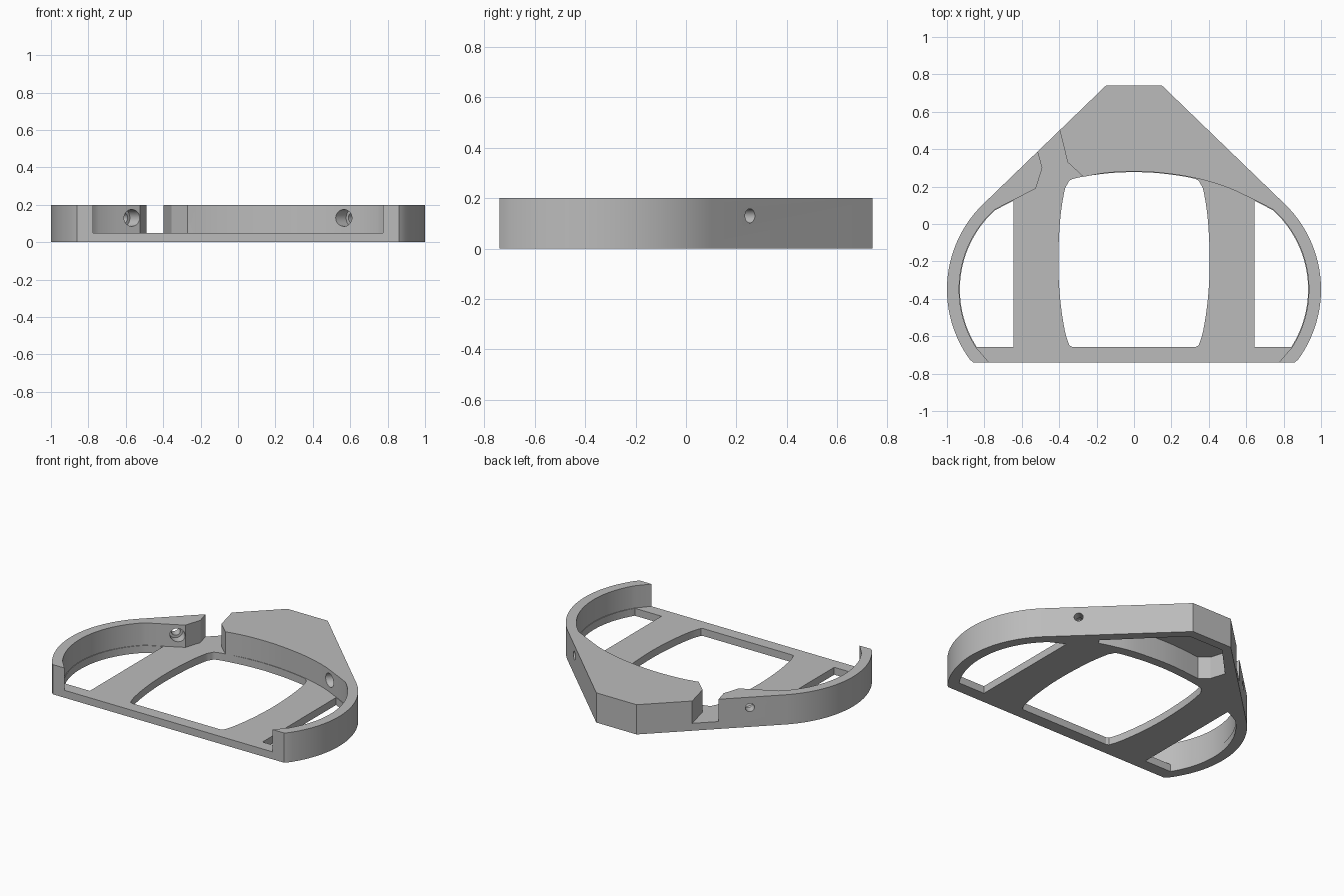
import bpy
import bmesh
import math
from mathutils import Vector

cube = bpy.data.objects.get("Cube")
if cube:
    bpy.data.objects.remove(cube, do_unlink=True)

HEIGHT, FLOOR = 0.2, 0.05


def mirror(points):
    """Mirrored copy across x = 0, in reverse order."""
    return [(-x, y) for x, y in reversed(points)]


def arc(cx, cy, radius, start, end, steps=28):
    """Points on a circular arc, angles in degrees."""
    angles = [math.radians(start + (end - start) * i / steps) for i in range(steps + 1)]
    return [(cx + radius * math.cos(a), cy + radius * math.sin(a)) for a in angles]


def smooth(points, steps=5):
    """Catmull-Rom curve through a few points."""
    p = [Vector(q) for q in [points[0]] + points + [points[-1]]]
    out = []
    for a, b, c, d in zip(p, p[1:], p[2:], p[3:]):
        for i in range(steps):
            t = i / steps
            out.append(tuple(0.5 * (2 * b + (c - a) * t + (2 * a - 5 * b + 4 * c - d) * t * t
                                    + (3 * b - a - 3 * c + d) * t ** 3)))
    return out + [points[-1]]


def new_object(name, bm):
    bmesh.ops.recalc_face_normals(bm, faces=bm.faces)
    mesh = bpy.data.meshes.new(name)
    bm.to_mesh(mesh)
    bm.free()
    obj = bpy.data.objects.new(name, mesh)
    bpy.context.collection.objects.link(obj)
    return obj


def prism(name, points, low, high):
    """Upright solid with the given plan."""
    bm = bmesh.new()
    face = bm.faces.new([bm.verts.new((x, y, low)) for x, y in points])
    extruded = bmesh.ops.extrude_face_region(bm, geom=[face])["geom"]
    top = [v for v in extruded if isinstance(v, bmesh.types.BMVert)]
    bmesh.ops.translate(bm, verts=top, vec=(0, 0, high - low))
    return new_object(name, bm)


def rod(name, start, end, radius):
    """Cylinder between two points."""
    start, end = Vector(start), Vector(end)
    axis = end - start
    bm = bmesh.new()
    bmesh.ops.create_cone(bm, cap_ends=True, segments=32, radius1=radius,
                          radius2=radius, depth=axis.length)
    bmesh.ops.transform(bm, verts=bm.verts, matrix=axis.to_track_quat("Z", "Y").to_matrix().to_4x4())
    bmesh.ops.translate(bm, verts=bm.verts, vec=(start + end) / 2)
    return new_object(name, bm)


def cut(body, cutter):
    """Subtract a cutter and remove it."""
    cutter.hide_render = True
    mod = body.modifiers.new("cut", "BOOLEAN")
    mod.operation, mod.solver, mod.object = "DIFFERENCE", "EXACT", cutter
    bpy.context.view_layer.objects.active = body
    bpy.ops.object.modifier_apply(modifier=mod.name)
    bpy.data.objects.remove(cutter, do_unlink=True)


# Outer body: straight front, round sides, sloped shoulders, flat back
side = [(0.86, -0.74)] + arc(0.365, -0.35, 0.635, -36, 45) + [(0.15, 0.74)]
body = prism("frame_body", side + mirror(side), 0, HEIGHT)

# Open pocket above the floor, with the notch through the left-hand wall
flank = [(0.695, -0.83), (0.775, -0.74)] + arc(0.36, -0.35, 0.575, -32.6, 48)
brow = smooth([(0.65, 0.125), (0.5, 0.195), (0.33, 0.245), (0.15, 0.273), (0, 0.281),
               (-0.15, 0.273), (-0.27, 0.252)])
notch = [(-0.355, 0.33), (-0.397, 0.5), (-0.42, 0.6), (-0.56, 0.6),
         (-0.512, 0.38), (-0.49, 0.3), (-0.525, 0.19), (-0.65, 0.125)]
cut(body, prism("pocket_cutter", flank + brow + notch + mirror(flank), FLOOR, 0.3))

# Central window with bowed sides
half = [(0.33, -0.657)] + smooth([(0.345, -0.65), (0.37, -0.57), (0.395, -0.4), (0.405, -0.2),
                                  (0.395, 0.02), (0.375, 0.16), (0.358, 0.21), (0.32, 0.243),
                                  (0.15, 0.27), (0.01, 0.278)])
cut(body, prism("window_cutter", half + mirror(half), -0.1, 0.1))

# Side windows
opening = [(0.643, -0.658), (0.842, -0.658)] + arc(0.36, -0.35, 0.571, -32, 48) + [(0.643, 0.125)]
cut(body, prism("left_opening_cutter", opening, -0.1, 0.1))
cut(body, prism("right_opening_cutter", mirror(opening), -0.1, 0.1))

# Hollow under the back block
hollow = smooth([(-0.24, 0.32), (0, 0.338), (0.25, 0.322), (0.4, 0.29), (0.5, 0.26)])
hollow += [(0.52, 0.29), (0.13, 0.68), (-0.13, 0.68), (-0.33, 0.47), (-0.3, 0.37)]
cut(body, prism("hollow_cutter", hollow, -0.1, 0.15))

# Counterbored screw holes through both shoulders
for s in (1, -1):
    cut(body, rod("screw_cutter", (s * 0.48, 0.08, 0.13), (s * 0.72, 0.32, 0.13), 0.028))
    cut(body, rod("bore_cutter", (s * 0.48, 0.08, 0.13), (s * 0.61, 0.21, 0.13), 0.045))

# Single grey finish
grey = bpy.data.materials.new("matte_grey")
grey.use_nodes = True
colour = (0.5, 0.5, 0.5, 1)
grey.diffuse_color = colour
grey.node_tree.nodes["Principled BSDF"].inputs["Base Color"].default_value = colour
body.data.materials.clear()
body.data.materials.append(grey)

bpy.ops.object.select_all(action="DESELECT")
body.select_set(True)
bpy.context.view_layer.objects.active = body
bpy.ops.object.shade_smooth_by_angle(angle=math.radians(25))
